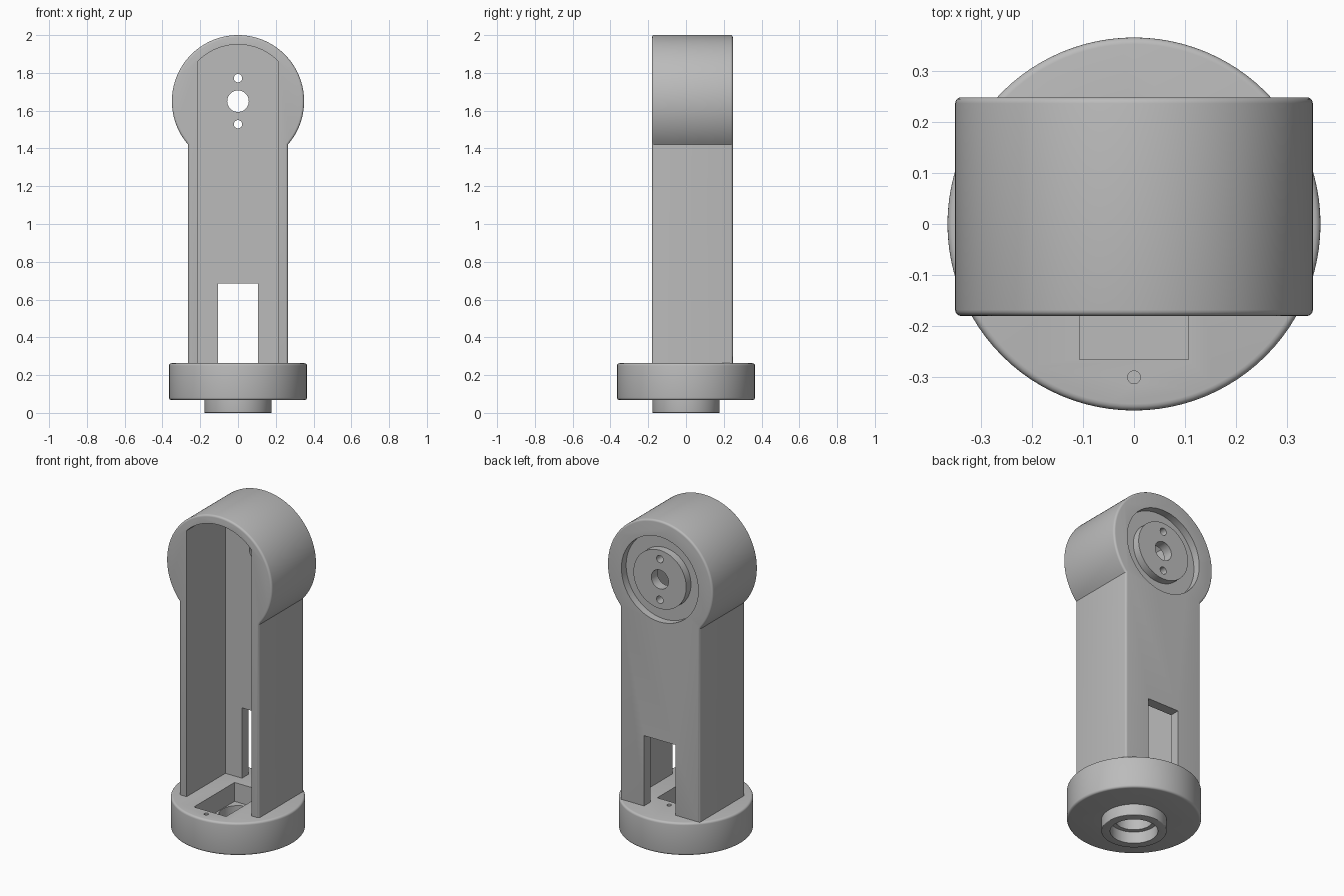
import bpy
import bmesh
import math

if "Cube" in bpy.data.objects:
    bpy.data.objects.remove(bpy.data.objects["Cube"], do_unlink=True)

grey = bpy.data.materials.new("plain grey")
grey.use_nodes = True
grey.diffuse_color = (0.5, 0.5, 0.5, 1)
grey.node_tree.nodes["Principled BSDF"].inputs["Base Color"].default_value = (0.5, 0.5, 0.5, 1)


def arc(radius, start=0.0, end=2 * math.pi, cx=0.0, cy=0.0, steps=96):
    """Points along an arc; a full turn leaves out the repeated last point."""
    full = abs(end - start - 2 * math.pi) < 1e-6
    count = steps if full else steps + 1
    angles = [start + (end - start) * i / steps for i in range(count)]
    return [(cx + radius * math.cos(a), cy + radius * math.sin(a)) for a in angles]


def rect(x0, x1, y0, y1):
    return [(x0, y0), (x1, y0), (x1, y1), (x0, y1)]


def prism(name, outline, low, high, axis="Z", rounding=0.0):
    """Extrude an outline along an axis, optionally rounding both rims."""
    def place(p, d):
        return (p[0], p[1], d) if axis == "Z" else (p[0], d, p[1])
    bm = bmesh.new()
    rings = [[bm.verts.new(place(p, d)) for p in outline] for d in (low, high)]
    caps = [bm.faces.new(ring) for ring in rings]
    n = len(outline)
    for i in range(n):
        j = (i + 1) % n
        bm.faces.new((rings[0][i], rings[0][j], rings[1][j], rings[1][i]))
    bmesh.ops.recalc_face_normals(bm, faces=bm.faces)
    if rounding:
        rims = list({e for cap in caps for e in cap.edges})
        bmesh.ops.bevel(bm, geom=rims, offset=rounding, segments=4,
                        profile=0.5, affect="EDGES", clamp_overlap=True)
    mesh = bpy.data.meshes.new(name)
    bm.to_mesh(mesh)
    bm.free()
    mesh.materials.append(grey)
    obj = bpy.data.objects.new(name, mesh)
    bpy.context.collection.objects.link(obj)
    return obj


def combine(target, tool, operation="DIFFERENCE"):
    """Apply a boolean and discard the tool."""
    mod = target.modifiers.new("boolean", "BOOLEAN")
    mod.operation, mod.solver, mod.object = operation, "EXACT", tool
    bpy.ops.object.select_all(action="DESELECT")
    bpy.context.view_layer.objects.active = target
    target.select_set(True)
    bpy.ops.object.modifier_apply(modifier=mod.name)
    bpy.data.objects.remove(tool, do_unlink=True)


FRONT, BACK, INNER = -0.18, 0.248, 0.188
HEAD_Z, HEAD_R, HALF = 1.65, 0.35, 0.265
FLOOR = 0.263


def keyhole(radius, half, bottom):
    """Round head on top of a straight-sided column."""
    a = math.acos(half / radius)
    start = -a if radius == HEAD_R else a
    return [(-half, bottom), (half, bottom)] + arc(radius, start, math.pi - start, 0, HEAD_Z)


# Upright arm: outer shell, then the open front channel
arm = prism("arm", keyhole(HEAD_R, HALF, 0.24), FRONT, BACK, "Y", 0.012)
combine(arm, prism("channel", keyhole(0.30, 0.215, 0.2), FRONT - 0.1, INNER, "Y"))

# Cable window through the back wall
combine(arm, prism("window", rect(-0.105, 0.105, 0.2, 0.685), 0.1, 0.4, "Y"))

# Ring groove around the pivot boss on the back
groove = prism("groove", arc(0.255, cy=HEAD_Z), BACK - 0.045, BACK + 0.1, "Y")
combine(groove, prism("boss", arc(0.175, cy=HEAD_Z), 0, 0.6, "Y"))
combine(arm, groove)

# Pivot hole and its two screw holes
for offset, radius in ((0, 0.057), (0.122, 0.022), (-0.122, 0.022)):
    combine(arm, prism("hole", arc(radius, cy=HEAD_Z + offset, steps=40), 0.1, 0.4, "Y"))

# Round base with a neck underneath
base = prism("base", arc(0.365), 0.068, FLOOR, rounding=0.013)
combine(base, prism("neck", arc(0.178), 0, 0.12, rounding=0.004), "UNION")

# Motor pocket in the floor, stepped bore below it, and screw holes
combine(base, prism("pocket", rect(-0.107, 0.107, -0.265, 0.12), 0.15, 0.4))
combine(base, prism("bore", arc(0.13), -0.1, 0.07))
combine(base, prism("inner_bore", arc(0.104), 0.05, 0.2))
for y in (-0.3, 0.16):
    combine(base, prism("screw_hole", arc(0.0125, cy=y, steps=24), 0.13, 0.4))

for part in (arm, base):
    bpy.ops.object.select_all(action="DESELECT")
    part.select_set(True)
    bpy.context.view_layer.objects.active = part
    bpy.ops.object.shade_smooth_by_angle(angle=math.radians(30))
